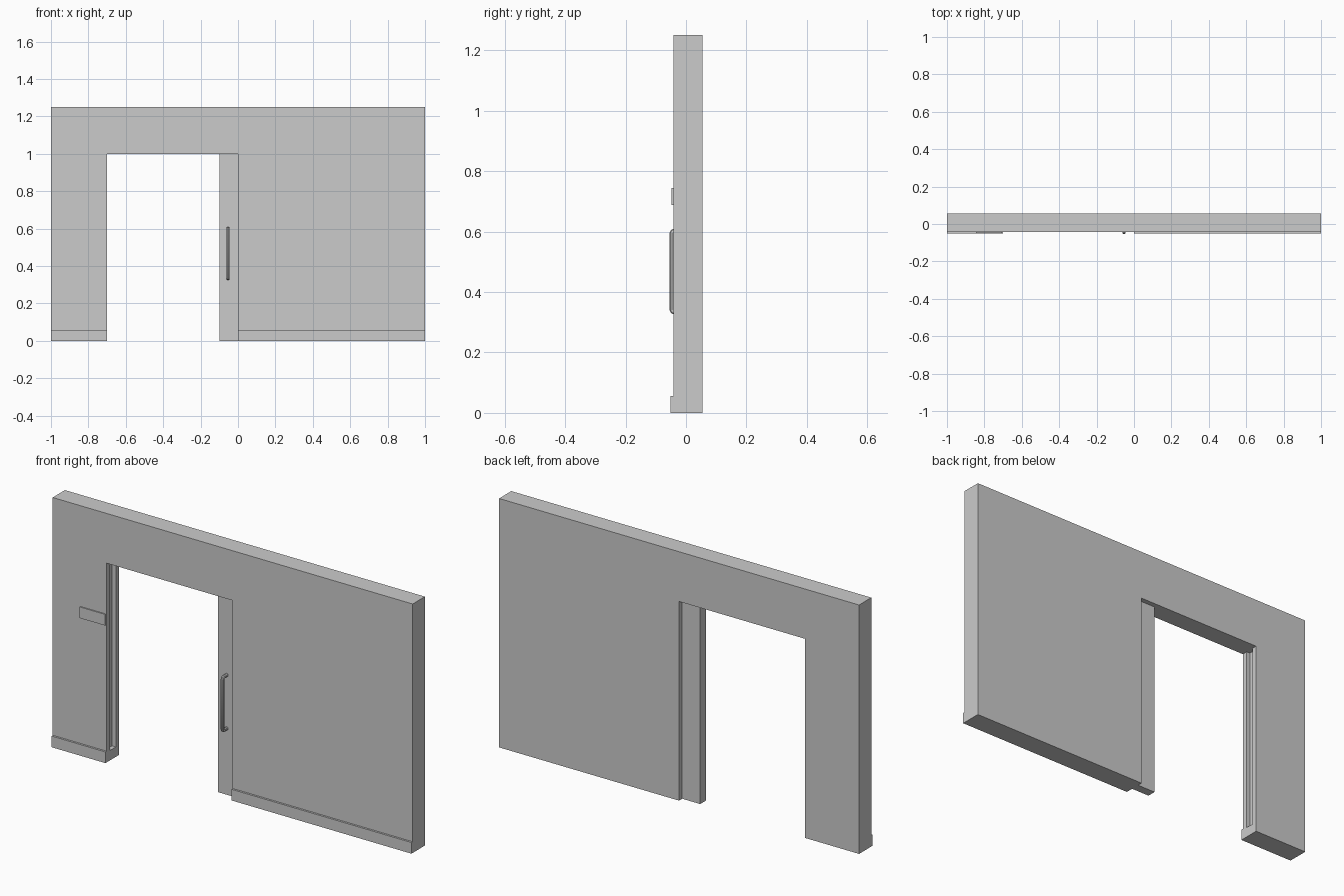
import bpy, bmesh
from mathutils import Vector

if "Cube" in bpy.data.objects:
    bpy.data.objects.remove(bpy.data.objects["Cube"])

FRONT, BACK = -0.042, 0.055          # wall faces
DOOR_F, DOOR_B = -0.014, 0.030       # sliding door faces


def add_object(name, bm):
    bmesh.ops.recalc_face_normals(bm, faces=bm.faces)
    mesh = bpy.data.meshes.new(name)
    bm.to_mesh(mesh)
    bm.free()
    obj = bpy.data.objects.new(name, mesh)
    bpy.context.collection.objects.link(obj)
    return obj


def extrude_profile(name, points, y0, y1):
    bm = bmesh.new()
    face = bm.faces.new([bm.verts.new((x, y0, z)) for x, z in points])
    new = bmesh.ops.extrude_face_region(bm, geom=[face])["geom"]
    verts = [v for v in new if isinstance(v, bmesh.types.BMVert)]
    bmesh.ops.translate(bm, verts=verts, vec=(0, y1 - y0, 0))
    return add_object(name, bm)


def box(name, x0, x1, y0, y1, z0, z1):
    return extrude_profile(name, [(x0, z0), (x1, z0), (x1, z1), (x0, z1)], y0, y1)


# Wall with doorway
wall = extrude_profile("wall", [(-1, 0), (-0.7, 0), (-0.7, 1), (0, 1), (0, 0),
                                (1, 0), (1, 1.25), (-1, 1.25)], FRONT, BACK)

# Vertical groove in the left jamb that receives the door
cutter = box("jamb_groove_cutter", -0.72, -0.68, DOOR_F, DOOR_B, 0.05, 1.0)
cutter.hide_render = True
cutter.hide_viewport = True
mod = wall.modifiers.new("jamb_groove", "BOOLEAN")
mod.operation = "DIFFERENCE"
mod.solver = "EXACT"
mod.object = cutter
bpy.context.view_layer.update()
cut_mesh = bpy.data.meshes.new_from_object(
    wall.evaluated_get(bpy.context.evaluated_depsgraph_get()))
wall.modifiers.clear()
wall.data = cut_mesh
bpy.data.objects.remove(cutter)

# Sliding door, mostly retracted into the wall
box("sliding_door", -0.1, 0.05, DOOR_F, DOOR_B, 0, 1.0)

# Baseboards on the front
for side, x0, x1 in (("left", -1, -0.7), ("right", 0, 1)):
    box(f"{side}_baseboard", x0, x1, -0.052, FRONT, 0, 0.056)

# Small wall plate beside the doorway
box("wall_plate", -0.846, -0.706, -0.048, FRONT, 0.688, 0.744)

# Door handle: round bar with bent ends
R, HX, HY = 0.0085, -0.053, -0.0465
curve = bpy.data.curves.new("door_handle", "CURVE")
curve.dimensions = "3D"
curve.bevel_depth = R
curve.bevel_resolution = 3
curve.use_fill_caps = True
lo, hi, c = 0.325 + R, 0.61 - R, 0.008
path = [(DOOR_F + 0.004, lo), (HY + c, lo), (HY + c * 0.3, lo + c * 0.3), (HY, lo + c),
        (HY, hi - c), (HY + c * 0.3, hi - c * 0.3), (HY + c, hi), (DOOR_F + 0.004, hi)]
spline = curve.splines.new("POLY")
spline.points.add(len(path) - 1)
for p, (y, z) in zip(spline.points, path):
    p.co = (HX, y, z, 1)
handle = bpy.data.objects.new("door_handle", curve)
bpy.context.collection.objects.link(handle)
bpy.context.view_layer.objects.active = handle
handle.select_set(True)
bpy.ops.object.convert(target="MESH")
bpy.ops.object.shade_smooth_by_angle()
